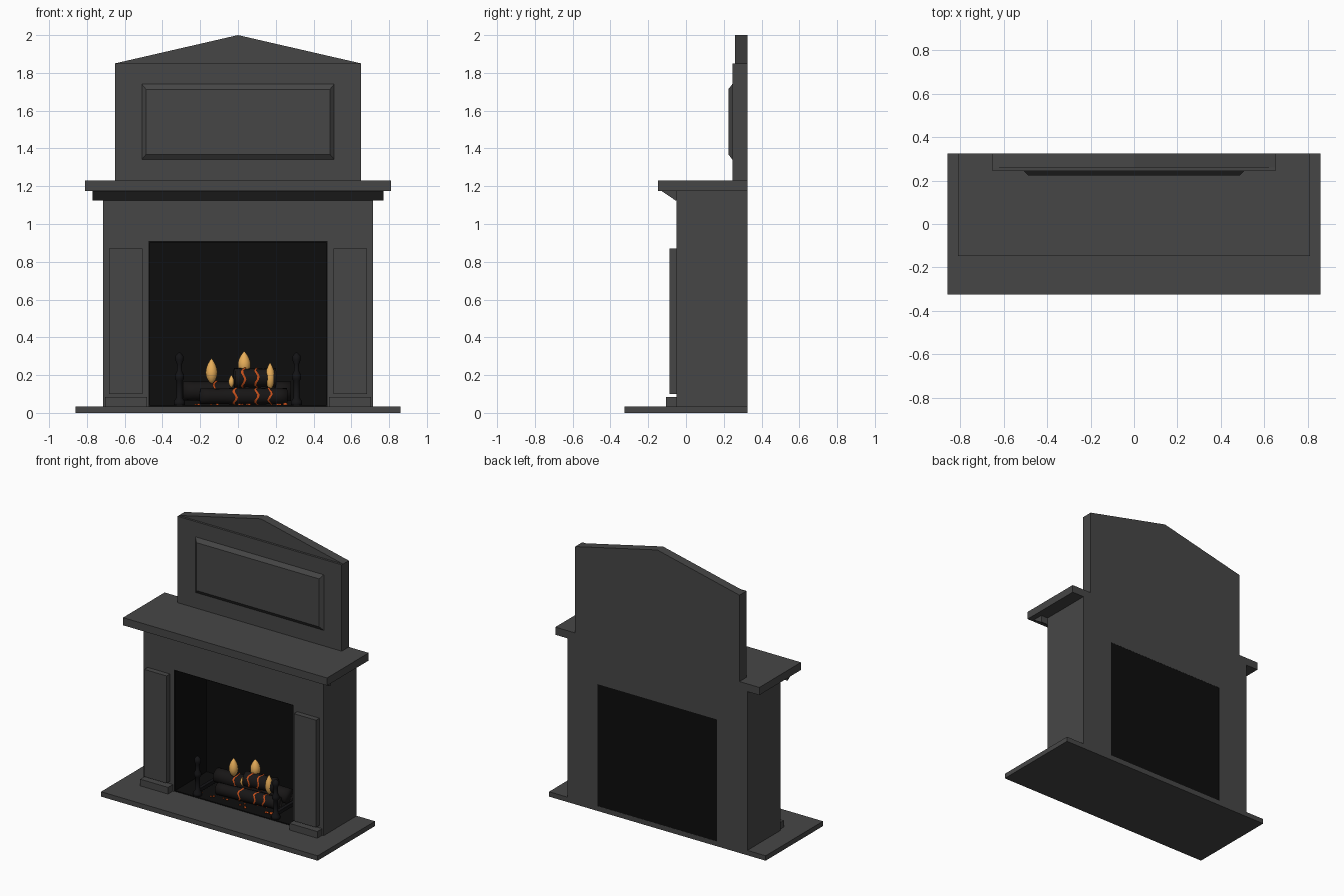
import bpy, bmesh, math, random
from mathutils import Vector

if "Cube" in bpy.data.objects:
    bpy.data.objects.remove(bpy.data.objects["Cube"])

random.seed(4)


def material(name, rgb):
    m = bpy.data.materials.new(name)
    m.diffuse_color = (*rgb, 1)
    m.use_nodes = True
    m.node_tree.nodes["Principled BSDF"].inputs["Base Color"].default_value = m.diffuse_color
    return m


STONE = material("charcoal_stone", (0.062, 0.062, 0.062))
SOOT = material("soot_black", (0.004, 0.004, 0.004))
IRON = material("dark_iron", (0.007, 0.007, 0.008))
BARK = material("charred_bark", (0.009, 0.008, 0.008))
EMBER = material("ember_orange", (0.55, 0.075, 0.01))
FLAME = material("flame_yellow", (0.8, 0.42, 0.1))


def finish(name, bm, mat, smooth=False):
    bmesh.ops.recalc_face_normals(bm, faces=bm.faces)
    me = bpy.data.meshes.new(name)
    bm.to_mesh(me)
    bm.free()
    me.materials.append(mat)
    for p in me.polygons:
        p.use_smooth = smooth
    ob = bpy.data.objects.new(name, me)
    bpy.context.collection.objects.link(ob)
    return ob


def box(name, x, y, z, mat=STONE):
    """Box from (min, max) ranges."""
    bm = bmesh.new()
    bmesh.ops.create_cube(bm, size=1)
    for v in bm.verts:
        v.co = [r[0] if c < 0 else r[1] for c, r in zip(v.co, (x, y, z))]
    return finish(name, bm, mat)


def prism(name, profile, direction, mat=STONE):
    """Extrude a closed profile of 3D points."""
    bm = bmesh.new()
    f = bm.faces.new([bm.verts.new(p) for p in profile])
    ext = bmesh.ops.extrude_face_region(bm, geom=[f])["geom"]
    for v in ext:
        if isinstance(v, bmesh.types.BMVert):
            v.co += Vector(direction)
    return finish(name, bm, mat)


def lathe(name, profile, loc, mat, axis=(0, 0, 1), sides=16):
    """Spin (radius, height) points about an axis."""
    bm = bmesh.new()
    rot = Vector((0, 0, 1)).rotation_difference(Vector(axis))
    rings = [[bm.verts.new(rot @ Vector((r * math.cos(2 * math.pi * i / sides),
                                         r * math.sin(2 * math.pi * i / sides), h)) + Vector(loc))
              for i in range(sides)] for r, h in profile]
    for a, b in zip(rings, rings[1:]):
        for i in range(sides):
            j = (i + 1) % sides
            bm.faces.new((a[i], a[j], b[j], b[i]))
    bm.faces.new(rings[0][::-1])
    bm.faces.new(rings[-1])
    return finish(name, bm, mat, True)


# Hearth slab and surround
BACK = 0.325
box("hearth", (-0.86, 0.86), (-0.325, BACK), (0, 0.035))
box("frieze", (-0.715, 0.715), (-0.05, BACK), (0.91, 1.175))
for side, s in (("left", -1), ("right", 1)):
    def span(a, b):
        return tuple(sorted((s * a, s * b)))
    box(side + "_leg", span(0.475, 0.715), (-0.05, BACK), (0.035, 0.91))
    box(side + "_leg_panel", span(0.505, 0.682), (-0.088, -0.05), (0.1, 0.87))
    box(side + "_plinth", span(0.482, 0.703), (-0.105, -0.05), (0.035, 0.083))
    box(side + "_firebox_wall", span(0.467, 0.475), (-0.045, 0.318), (0.035, 0.91), SOOT)

# Firebox lining
box("firebox_back", (-0.475, 0.475), (0.312, 0.324), (0.035, 0.91), SOOT)
box("firebox_ceiling", (-0.475, 0.475), (-0.045, 0.318), (0.902, 0.91), SOOT)
box("firebox_floor", (-0.475, 0.475), (-0.045, 0.318), (0.035, 0.041), SOOT)

# Mantel shelf with sloping moulding below
prism("mantel_moulding", [(-0.77, -0.05, 1.175), (-0.77, -0.13, 1.175),
                          (-0.77, -0.056, 1.125), (-0.77, -0.05, 1.125)], (1.54, 0, 0))
box("mantel_shelf", (-0.81, 0.81), (-0.147, BACK), (1.175, 1.23))

# Overmantel and pediment
box("overmantel", (-0.652, 0.652), (0.245, BACK), (1.23, 1.85))
prism("pediment", [(-0.652, 0.26, 1.85), (0.652, 0.26, 1.85), (0, 0.26, 2.0)], (0, BACK - 0.26, 0))
panel = box("overmantel_panel", (-0.515, 0.515), (0.224, 0.25), (1.335, 1.747))
for v in panel.data.vertices:  # chamfered front
    if v.co.y < 0.23:
        v.co.x *= 0.945
        v.co.z += 0.034 if v.co.z < 1.5 else -0.034

# Andirons
for side, x in (("left", -0.31), ("right", 0.31)):
    lathe(side + "_andiron_post", [(0.03, 0.035), (0.03, 0.06), (0.016, 0.08), (0.016, 0.17),
                                   (0.024, 0.18), (0.024, 0.2), (0.014, 0.22), (0.014, 0.26),
                                   (0.022, 0.28), (0.022, 0.3), (0.004, 0.32)], (x, -0.015, 0), IRON, sides=12)
    box(side + "_andiron_bar", (x - 0.012, x + 0.012), (-0.015, 0.24), (0.06, 0.085), IRON)
    box(side + "_andiron_foot", (x - 0.012, x + 0.012), (0.21, 0.235), (0.035, 0.06), IRON)


def log(name, x0, x1, y, z, r, tilt, cracks):
    axis = Vector((1, tilt, 0)).normalized()
    n = 10
    prof = [(r * (0.95 + random.uniform(-0.05, 0.05)), (x1 - x0) * i / n) for i in range(n + 1)]
    lathe(name, prof, (x0, y, z), BARK, axis, 14)
    # Glowing cracks winding over the bark
    for k, cx in enumerate(cracks):
        bm = bmesh.new()
        strips = []
        for i in range(11):
            a = math.radians(80 + 18 * i)
            x = cx + 0.009 * math.sin(i * 1.3 + k)
            yy, zz = y + tilt * (x - x0), z
            strips.append([bm.verts.new((x + d, yy + (r + 0.003) * math.cos(a),
                                         zz + (r + 0.003) * math.sin(a))) for d in (-0.006, 0.006)])
        for p, q in zip(strips, strips[1:]):
            bm.faces.new((p[0], p[1], q[1], q[0]))
        finish(f"{name}_crack_{k}", bm, EMBER)


log("back_log", -0.29, 0.28, 0.18, 0.115, 0.055, 0, (-0.12,))
log("front_log", -0.2, 0.26, 0.06, 0.088, 0.045, 0.08, (-0.015, 0.1, 0.17))
log("top_log", -0.02, 0.2, 0.12, 0.185, 0.053, 0.1, (0.03, 0.1))

# Embers scattered over the firebox floor
for i in range(14):
    x, y, r = random.uniform(-0.34, 0.31), random.uniform(-0.02, 0.05), random.uniform(0.007, 0.014)
    lathe(f"ember_{i}", [(r, 0), (r * 0.9, r * 0.7), (r * 0.3, r)], (x, y, 0.041), EMBER, sides=6)

# Flames: rounded teardrops
for i, (x, y, z0, z1, r) in enumerate([(-0.14, 0.15, 0.155, 0.287, 0.031), (0.033, 0.15, 0.2, 0.325, 0.034),
                                       (0.17, 0.11, 0.125, 0.265, 0.026), (-0.035, 0.1, 0.135, 0.2, 0.015)]):
    prof = []
    for k in range(13):
        t = k / 12
        prof.append((max(0.002, r * math.sin(math.pi * t ** 0.85) ** 0.75 if 0 < t < 1 else 0), (z1 - z0) * t))
    lathe(f"flame_{i}", prof, (x, y, z0), FLAME, sides=14)
